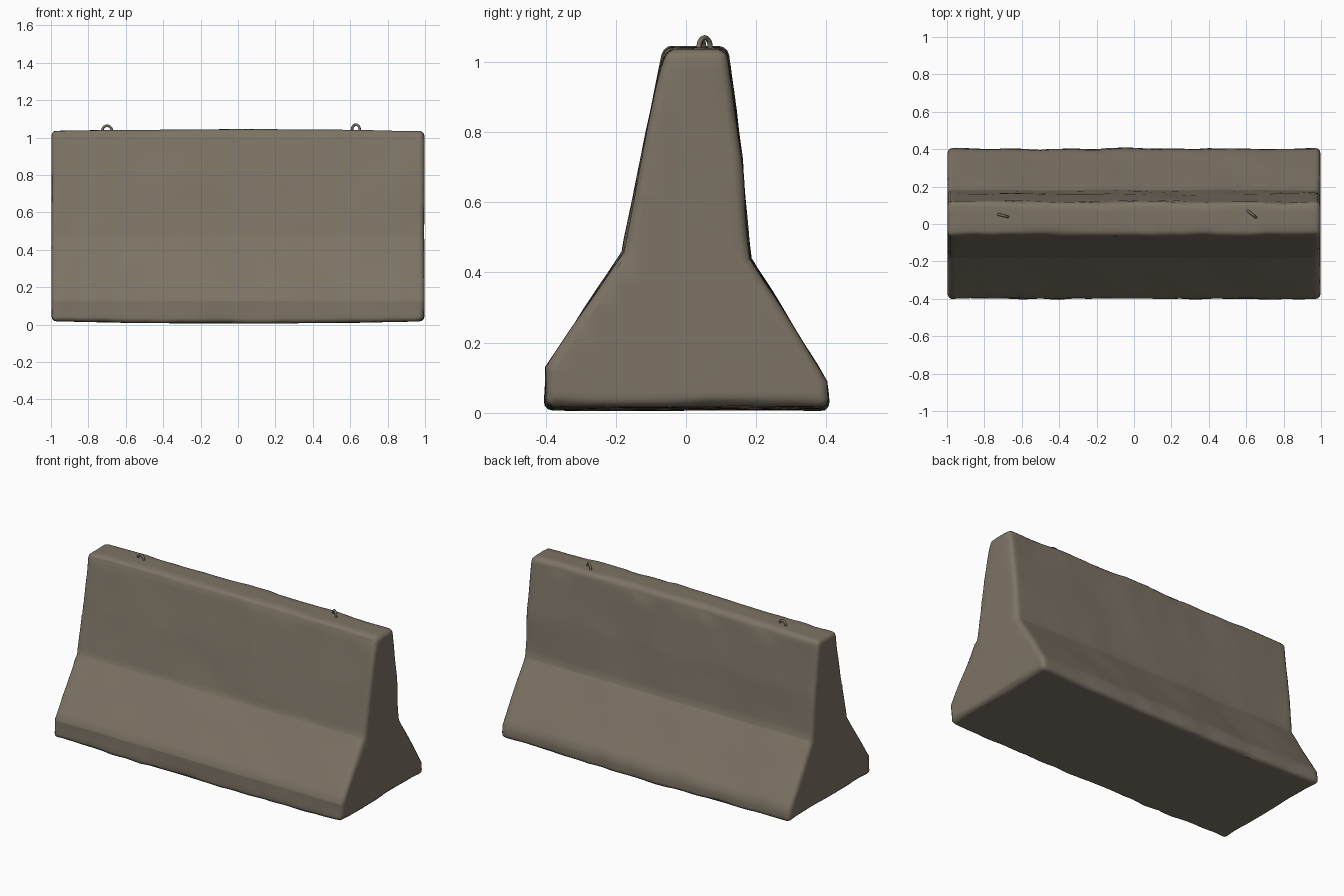
import bpy, bmesh, math
from mathutils import Vector, noise

if "Cube" in bpy.data.objects:
    bpy.data.objects.remove(bpy.data.objects["Cube"])


def material(name, color):
    m = bpy.data.materials.new(name)
    m.diffuse_color = (*color, 1)
    m.use_nodes = True
    m.node_tree.nodes["Principled BSDF"].inputs["Base Color"].default_value = m.diffuse_color
    return m


concrete = material("weathered concrete", (0.205, 0.172, 0.130))
steel = material("dull steel", (0.19, 0.165, 0.13))

# Barrier body: jersey profile (y, z) extruded along x
profile = [(-0.405, 0.012), (0.408, 0.012), (0.402, 0.09), (0.185, 0.44),
           (0.160, 0.72), (0.118, 1.038), (-0.062, 1.038),
           (-0.125, 0.74), (-0.182, 0.46), (-0.400, 0.13)]
bm = bmesh.new()
ring = [bm.verts.new((-0.997, y, z)) for y, z in profile]
cap = bm.faces.new(ring)
out = bmesh.ops.extrude_face_region(bm, geom=[cap])
bmesh.ops.translate(bm, vec=(1.994, 0, 0),
                    verts=[v for v in out["geom"] if isinstance(v, bmesh.types.BMVert)])
bmesh.ops.recalc_face_normals(bm, faces=bm.faces)

# Worn rounded rims
sharp = [e for e in bm.edges if len(e.link_faces) == 2
         and e.calc_face_angle() > math.radians(45)]
bmesh.ops.bevel(bm, geom=sharp, offset=0.026, segments=3, profile=0.5,
                affect='EDGES', clamp_overlap=True)


# Cut the block into strips so that it can be weathered
def slice_at(co, no):
    bmesh.ops.bisect_plane(bm, geom=bm.verts[:] + bm.edges[:] + bm.faces[:],
                           dist=1e-5, plane_co=co, plane_no=no)


for i in range(1, 40):
    slice_at((-1 + i * 0.05, 0, 0), (1, 0, 0))
for i in range(1, 17):
    slice_at((0, 0, i * 0.0613), (0, 0, 1))
for i in range(-6, 7):
    slice_at((0, i * 0.0621, 0), (0, 1, 0))
bm.normal_update()

# Uneven casting, chipped long rims, slightly bowed top and bottom
for v in bm.verts:
    p, n = v.co.copy(), v.normal.copy()
    broad = noise.noise(p * 3.1 + Vector((5, 2, 9)))
    fine = noise.noise(p * 9 + Vector((1, 7, 3)))
    offset = 0.007 * broad + 0.003 * fine - 0.002
    if p.z < 0.10 or p.z > 0.99:
        offset -= 0.012 * max(0, noise.noise(p * 7)) * (abs(n.z) < 0.95)
    if abs(n.z) > 0.9 or abs(n.x) > 0.9:
        offset *= 0.3
    v.co += n * offset
    bow = 1 - p.x * p.x
    if p.z > 0.95:
        v.co.z += 0.010 * bow - 0.003
    elif p.z < 0.05:
        v.co.z += 0.006 - 0.012 * bow
    v.co.z = max(0, v.co.z)
    v.co.x = max(-1, min(1, v.co.x))

me = bpy.data.meshes.new("barrier_body")
bm.to_mesh(me)
bm.free()
body = bpy.data.objects.new("barrier_body", me)
bpy.context.collection.objects.link(body)
me.materials.append(concrete)
bpy.context.view_layer.objects.active = body
body.select_set(True)
bpy.ops.object.shade_smooth_by_angle(angle=math.radians(50))


# Lifting loops: bent steel bars set in the top
def lifting_loop(name, x, y, top, turn):
    cu = bpy.data.curves.new(name, 'CURVE')
    cu.dimensions = '3D'
    cu.bevel_depth = 0.007
    cu.bevel_resolution = 2
    cu.use_fill_caps = True
    r = 0.026
    pts = [(-0.032, -0.05)]
    pts += [(-r * math.cos(a), r * math.sin(a) - r)
            for a in (math.pi * k / 10 for k in range(11))]
    pts += [(0.032, -0.05)]
    s = cu.splines.new('POLY')
    s.points.add(len(pts) - 1)
    for q, (u, w) in zip(s.points, pts):
        q.co = (u, 0, w - 0.007, 1)
    cu.materials.append(steel)
    ob = bpy.data.objects.new(name, cu)
    ob.location = (x, y, top)
    ob.rotation_euler.z = math.radians(turn)
    bpy.context.collection.objects.link(ob)


lifting_loop("left_lifting_loop", -0.70, 0.045, 1.070, -14)
lifting_loop("right_lifting_loop", 0.63, 0.053, 1.076, -38)
